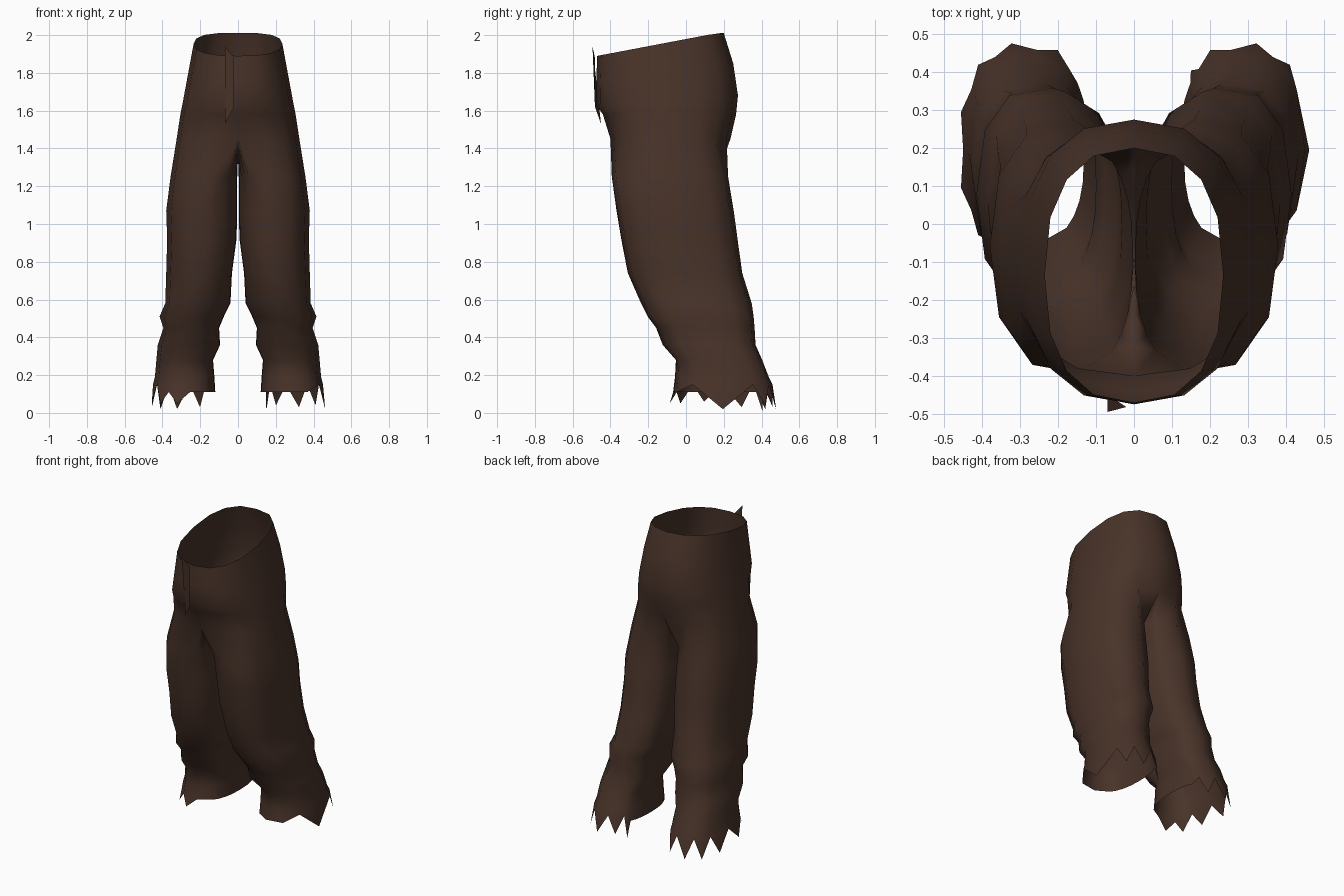
import bpy
import bmesh
from math import sin, cos, pi, radians

default_cube = bpy.data.objects.get("Cube")
if default_cube:
    bpy.data.objects.remove(default_cube, do_unlink=True)

cloth = bpy.data.materials.new("dark brown cloth")
cloth.use_nodes = True
BROWN = (0.065, 0.033, 0.022, 1)
cloth.diffuse_color = BROWN
shader = cloth.node_tree.nodes["Principled BSDF"]
shader.inputs["Base Color"].default_value = BROWN
shader.inputs["Roughness"].default_value = 0.9

COUNT = 16          # points round a leg
HALF = COUNT // 2   # points 0..HALF lie on the outer side, front to back

# Waist to crotch: front z, back z, half width, front y, back y
HIPS = [
    (1.89, 2.01, 0.235, -0.47, 0.20),
    (1.76, 1.85, 0.262, -0.475, 0.25),
    (1.63, 1.68, 0.29, -0.475, 0.275),
    (1.58, 1.58, 0.305, -0.44, 0.265),
    (1.45, 1.45, 0.325, -0.40, 0.235),
]

# Thigh to hem: z, inner x, outer x, front y, back y
LEG = [
    (1.25, 0.004, 0.357, -0.395, 0.225),
    (1.07, 0.004, 0.38, -0.37, 0.255),
    (0.92, 0.008, 0.375, -0.345, 0.275),
    (0.74, 0.032, 0.38, -0.31, 0.30),
    (0.58, 0.04, 0.385, -0.24, 0.35),
    (0.51, 0.075, 0.415, -0.205, 0.36),
    (0.45, 0.10, 0.395, -0.16, 0.365),
    (0.36, 0.095, 0.425, -0.125, 0.37),
    (0.28, 0.132, 0.432, -0.055, 0.405),
    (0.19, 0.125, 0.44, -0.06, 0.44),
    (0.15, 0.12, 0.45, -0.07, 0.46),
]

# Torn hem: first point, last point, tip z
TEARS = {
    1: [(3, 5, 0.02), (5, 6, 0.04), (6, 7, 0.03), (7, 8, 0.04), (8, 9, 0.01)],
    -1: [(1, 2, 0.05), (2, 3, 0.05), (3, 4, 0.06), (4, 5, 0.03),
         (5, 6, 0.02), (6, 7, 0.02), (7, 8, 0.03)],
}


def power(value, exponent):
    return abs(value) ** exponent * (1 if value > 0 else -1)


def oval(angle, x0, x1, y0, y1, grow=1.0):
    """Point on a slightly squared oval inside the given bounds."""
    x = (x0 + x1) / 2 + power(cos(angle), 0.82) * (x1 - x0) / 2 * grow
    y = (y0 + y1) / 2 + power(sin(angle), 0.82) * (y1 - y0) / 2 * grow
    return x, y


def leg_angle(i):
    """Wide sweep on the outer side, tighter spacing on the inner side."""
    if i <= HALF:
        return radians(-130 + 260 * i / HALF)
    return radians(130 + 100 * (i - HALF) / HALF)


def hip_ring(bm, side, zf, zb, width, yf, yb):
    ring = []
    for i in range(HALF + 1):
        x, y = oval(-pi / 2 + pi * i / HALF, -width, width, yf, yb)
        if i in (0, HALF):
            x = 0
        t = min(1, (y - yf) / (yb - yf) * 1.06)
        ring.append(bm.verts.new((side * x, y, zf + (zb - zf) * t)))
    return ring


def bridge(bm, upper, lower, closed):
    total = len(upper)
    for i in range(total if closed else total - 1):
        j = (i + 1) % total
        bm.faces.new((upper[i], upper[j], lower[j], lower[i]))


def build_half(bm, side):
    # Hip half
    rings = [hip_ring(bm, side, *row) for row in HIPS]
    for upper, lower in zip(rings, rings[1:]):
        bridge(bm, upper, lower, False)

    # Saddle under the crotch completes the top ring of the leg
    previous = rings[-1]
    front, back = previous[0].co, previous[-1].co
    for i in range(1, HALF):
        t = i / HALF
        point = back.lerp(front, t)
        previous.append(bm.verts.new((0, point.y, point.z - 0.1 * sin(pi * t))))

    # Leg
    for row in LEG:
        ring = []
        for i in range(COUNT):
            x, y = oval(leg_angle(i), *row[1:])
            z = row[0]
            if row is LEG[-1] and not 2 < i < 9:
                z = 0.11
            ring.append(bm.verts.new((side * x, y, z)))
        bridge(bm, previous, ring, True)
        previous = ring

    # Ragged points hanging from the hem
    for first, last, z in TEARS[side]:
        angle = (leg_angle(first) + leg_angle(last)) / 2
        x, y = oval(angle, *LEG[-1][1:], grow=1.07)
        tip = bm.verts.new((side * x, y, z))
        for i in range(first, last):
            bm.faces.new((previous[i], previous[i + 1], tip))


def finish(bm, name):
    bmesh.ops.recalc_face_normals(bm, faces=bm.faces)
    mesh = bpy.data.meshes.new(name)
    bm.to_mesh(mesh)
    bm.free()
    mesh.materials.append(cloth)
    mesh.polygons.foreach_set("use_smooth", [True] * len(mesh.polygons))
    obj = bpy.data.objects.new(name, mesh)
    bpy.context.collection.objects.link(obj)
    return obj


# Trousers: two halves joined along the centre seam
bm = bmesh.new()
for side in (1, -1):
    build_half(bm, side)
seam = [v for v in bm.verts if abs(v.co.x) < 0.0001]
bmesh.ops.remove_doubles(bm, verts=seam, dist=0.0005)
finish(bm, "trousers")

# Loose flap over the front fastening
bm = bmesh.new()
corners = [(-0.07, -0.495, 1.94), (-0.02, -0.482, 1.88),
           (-0.02, -0.482, 1.62), (-0.07, -0.45, 1.53)]
bm.faces.new([bm.verts.new(c) for c in corners])
finish(bm, "fly_flap")
